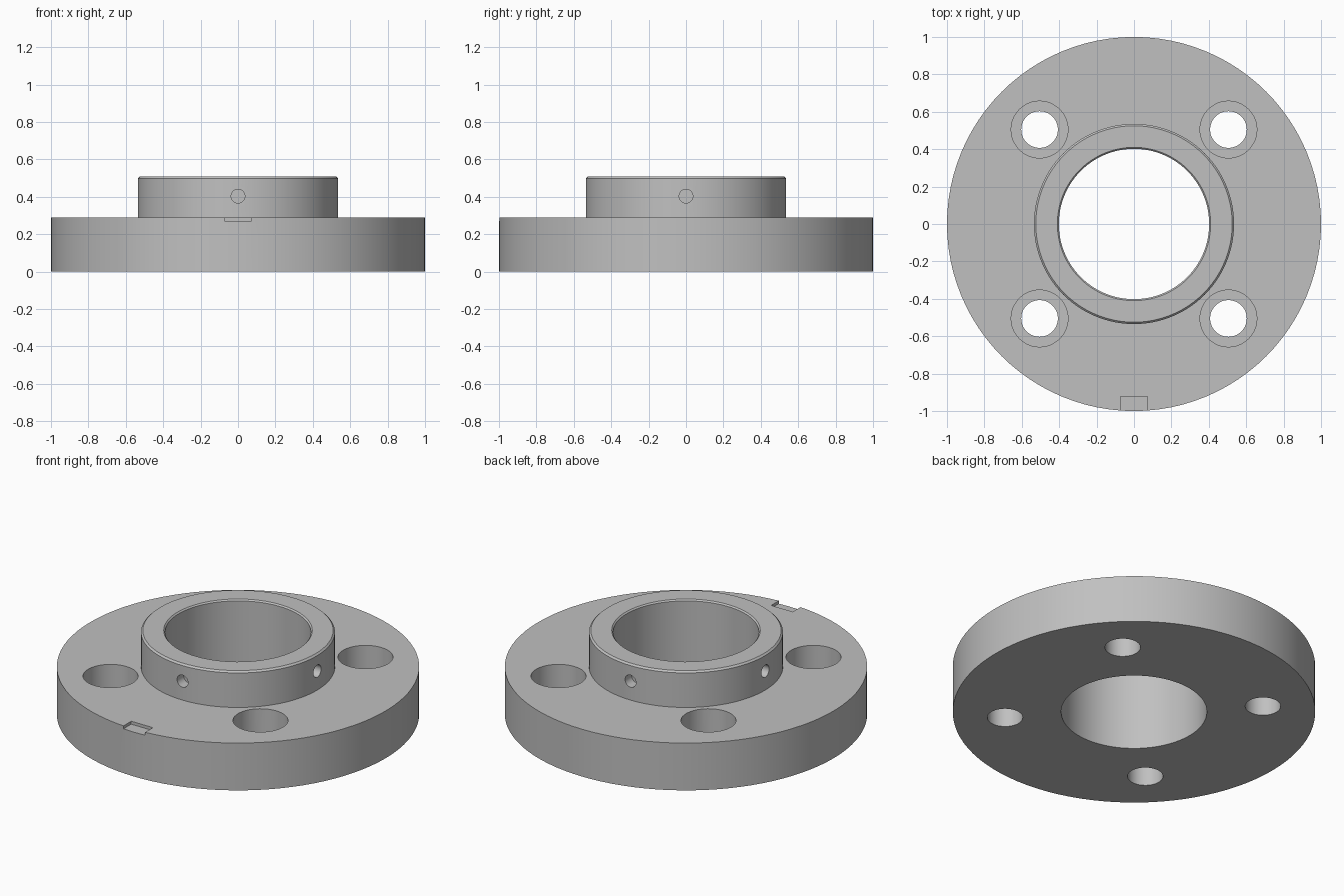
import bpy
import bmesh
from math import pi, radians, cos, sin
from mathutils import Vector

cube = bpy.data.objects.get("Cube")
if cube:
    bpy.data.objects.remove(cube, do_unlink=True)

SEGMENTS = 96
FLANGE_TOP = 0.288
HUB_TOP = 0.508

steel = bpy.data.materials.new("grey_steel")
colour = (0.53, 0.53, 0.53, 1)
steel.use_nodes = True
steel.diffuse_color = colour
steel.node_tree.nodes["Principled BSDF"].inputs["Base Color"].default_value = colour


def lathe(name, profile):
    """Spin a closed (radius, z) profile around the z axis."""
    bm = bmesh.new()
    verts = [bm.verts.new((r, 0, z)) for r, z in profile]
    edges = [bm.edges.new((v, verts[i - 1])) for i, v in enumerate(verts)]
    bmesh.ops.spin(bm, geom=verts + edges, axis=(0, 0, 1), cent=(0, 0, 0),
                   angle=2 * pi, steps=SEGMENTS, use_merge=True)
    bmesh.ops.remove_doubles(bm, verts=bm.verts, dist=1e-5)
    bmesh.ops.recalc_face_normals(bm, faces=bm.faces)
    mesh = bpy.data.meshes.new(name)
    bm.to_mesh(mesh)
    bm.free()
    obj = bpy.data.objects.new(name, mesh)
    bpy.context.collection.objects.link(obj)
    mesh.materials.append(steel)
    return obj


def cut(target, cutter):
    """Subtract the cutter from the target, then discard it."""
    cutter.hide_render = True
    cutter.data.materials.append(steel)
    mod = target.modifiers.new("cut", "BOOLEAN")
    mod.operation = "DIFFERENCE"
    mod.solver = "EXACT"
    mod.object = cutter
    bpy.context.view_layer.objects.active = target
    bpy.ops.object.modifier_apply(modifier=mod.name)
    bpy.data.objects.remove(cutter, do_unlink=True)


def drill(target, start, end, radius, vertices=48):
    """Cut a round hole running from start to end."""
    start, end = Vector(start), Vector(end)
    axis = end - start
    bpy.ops.mesh.primitive_cylinder_add(
        vertices=vertices, radius=radius, depth=axis.length,
        location=(start + end) / 2,
        rotation=axis.to_track_quat("Z", "Y").to_euler())
    cut(target, bpy.context.object)


# Flange disc and raised hub with chamfered rims and a central bore
body = lathe("flange_with_hub", [
    (0.402, 0), (1, 0), (1, FLANGE_TOP), (0.535, FLANGE_TOP),
    (0.535, HUB_TOP - 0.01), (0.525, HUB_TOP),
    (0.41, HUB_TOP), (0.402, HUB_TOP - 0.008)])

# Counterbored bolt holes
for x in (-0.505, 0.505):
    for y in (-0.505, 0.505):
        drill(body, (x, y, -0.1), (x, y, 0.4), 0.098)
        drill(body, (x, y, FLANGE_TOP - 0.165), (x, y, 0.4), 0.152)

# Blind set-screw holes around the hub
for i in range(4):
    dx, dy = cos(i * pi / 2), sin(i * pi / 2)
    drill(body, (0.47 * dx, 0.47 * dy, 0.403),
          (0.6 * dx, 0.6 * dy, 0.403), 0.037, 32)

# Shallow index notch in the front rim
bpy.ops.mesh.primitive_cube_add(size=1, location=(0, -1.023, 0.32))
notch = bpy.context.object
notch.scale = (0.146, 0.2, 0.1)
bpy.context.view_layer.update()
cut(body, notch)

# One shared material and smooth round walls with crisp edges
body.data.materials.clear()
body.data.materials.append(steel)
bpy.ops.object.select_all(action="DESELECT")
body.select_set(True)
bpy.context.view_layer.objects.active = body
bpy.ops.object.shade_smooth_by_angle(angle=radians(25))
